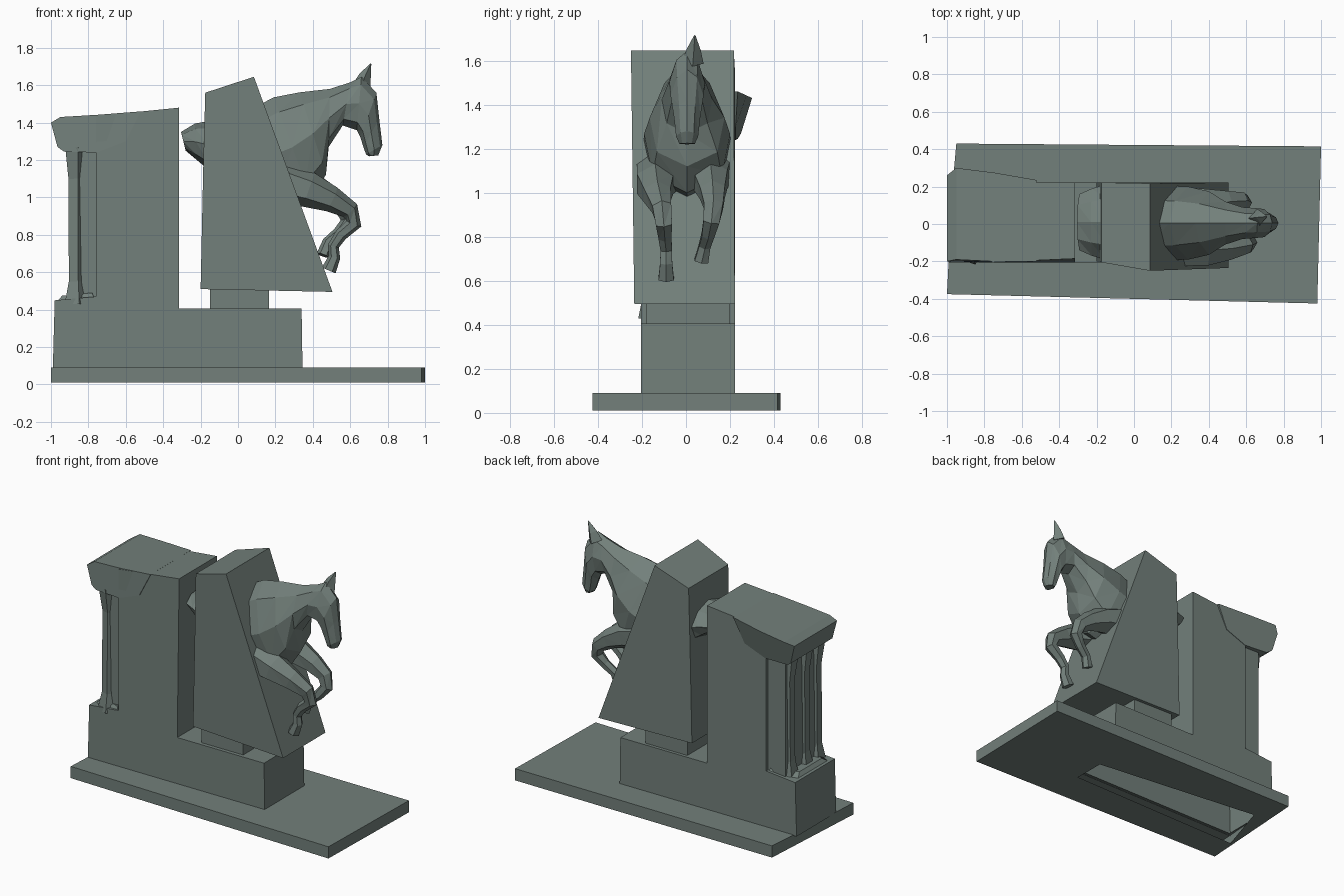
import bpy, bmesh, math
from mathutils import Vector

if "Cube" in bpy.data.objects:
    bpy.data.objects.remove(bpy.data.objects["Cube"])

stone = bpy.data.materials.new("grey_green_stone")
stone.diffuse_color = (0.17, 0.215, 0.197, 1)
stone.use_nodes = True
stone.node_tree.nodes["Principled BSDF"].inputs["Base Color"].default_value = stone.diffuse_color


def build(name, verts, faces):
    me = bpy.data.meshes.new(name)
    bm = bmesh.new()
    vs = [bm.verts.new(v) for v in verts]
    for f in faces:
        bm.faces.new([vs[i] for i in f])
    bmesh.ops.recalc_face_normals(bm, faces=bm.faces)
    bm.to_mesh(me)
    bm.free()
    me.materials.append(stone)
    ob = bpy.data.objects.new(name, me)
    bpy.context.collection.objects.link(ob)
    return ob


def slab(name, pts, open_edge=None):
    """Profile of (x, z, y_front, y_back) spanned from front to back."""
    n = len(pts)
    verts = [(x, a, z) for x, z, a, b in pts] + [(x, b, z) for x, z, a, b in pts]
    faces = [list(range(n)), list(range(n, 2 * n))]
    for i in range(n):
        if i != open_edge:
            j = (i + 1) % n
            faces.append([i, j, n + j, n + i])
    return build(name, verts, faces)


def loft(name, rings):
    n = len(rings[0])
    verts = [v for r in rings for v in r]
    faces = [list(range(n)), list(range(len(verts) - n, len(verts)))]
    for k in range(len(rings) - 1):
        for i in range(n):
            j = (i + 1) % n
            a, b, c, d = k * n + i, k * n + j, (k + 1) * n + j, (k + 1) * n + i
            faces += [[a, b, c], [a, c, d]]      # faceted, triangulated skin
    return build(name, verts, faces)


def oval(top, bottom, hw, y=0.0, n=8):
    """Ring between a top and a bottom (x, z) point, fuller below the middle."""
    out = []
    for i in range(n):
        a = 2 * math.pi * i / n
        t = 0.5 - 0.5 * math.cos(a)
        w = hw * math.sin(a) * (0.8 + 0.4 * t)
        out.append((top[0] + (bottom[0] - top[0]) * t, y + w,
                    top[1] + (bottom[1] - top[1]) * t))
    return out


def tube(name, path, sides=6):
    """Limb through (x, y, z, radius) points."""
    p = [Vector(q[:3]) for q in path]
    rings = []
    for k, q in enumerate(path):
        d = (p[min(k + 1, len(p) - 1)] - p[max(k - 1, 0)]).normalized()
        v = Vector((0, 1, 0))
        v = (v - d * v.dot(d)).normalized()
        u = v.cross(d)
        rings.append([p[k] + q[3] * (math.cos(a) * u + math.sin(a) * v)
                      for a in (2 * math.pi * i / sides for i in range(sides))])
    return loft(name, rings)


# base plate with the rough opening underneath
outer = [(-1, -.375), (.98, -.425), (1, .415), (-.95, .43)]
rim_low = [(-.97, -.18), (.34, -.16), (.34, .06), (-.85, .2)]
rim_top = [(-.97, -.19), (.33, -.19), (.33, .21), (-.97, .21)]
pv = [(x, y, z) for loop, z in ((outer, .01), (outer, .09), (rim_low, .012), (rim_top, .09))
      for x, y in loop]
pf = []
for i in range(4):
    j = (i + 1) % 4
    pf += [[i, j, 4 + j, 4 + i], [i, j, 8 + j, 8 + i], [4 + i, 4 + j, 12 + j, 12 + i]]
build("base_plate", pv, pf)

# L-shaped block: low plinth and tall pillar, open below
f, b = -.205, .222
slab("plinth_and_pillar", [
    (-.99, .085, f, b), (.345, .085, f, b), (.34, .405, f, b), (-.315, .405, f, b),
    (-.315, 1.48, f + .02, b), (-.76, 1.435, f, b), (-.76, .47, f, b), (-.98, .45, f, b)],
    open_edge=0)

# overhanging cap at the left of the pillar
slab("pillar_cap", [
    (-1.0, 1.40, -.2, .26), (-.965, 1.27, -.2, .25), (-.93, 1.245, -.2, .235),
    (-.755, 1.24, -.207, .225), (-.6, 1.3, -.207, .225), (-.52, 1.46, -.2, .235),
    (-.75, 1.442, -.2, .275), (-.95, 1.43, -.19, .3)])

# recessed column and its vertical ribs under the cap
slab("recessed_column", [(-.89, .44, -.17, .2), (-.75, .44, -.17, .2),
                         (-.75, 1.27, -.17, .2), (-.89, 1.27, -.17, .2)])
for i, y in enumerate((-.15, -.02, .14)):
    tube("column_rib_%d" % i, [(-.87, y, .43, .07), (-.868, y, .55, .045),
                               (-.87, y + .01, 1.1, .045), (-.875, y, 1.27, .06)], 5)
# broken ledge at the foot of the column
slab("rough_ledge", [(-.97, .44, -.17, .18), (-.94, .475, -.12, .12),
                     (-.78, .49, -.19, .2), (-.76, .44, -.2, .21)])

# small neck between plinth and wedge
slab("wedge_neck", [(-.15, .4, -.18, .2), (.165, .4, -.18, .2),
                    (.165, .51, -.18, .2), (-.15, .51, -.18, .2)])

# tapered wedge
slab("wedge", [(-.2, .51, -.2, .222), (.505, .495, -.235, .222),
               (.085, 1.645, -.25, .217), (-.175, 1.56, -.205, .222),
               (-.185, 1.2, -.2, .222)])

# hindquarters showing in the gap behind the wedge
loft("hindquarters", [
    oval((-.15, 1.41), (-.16, 1.15), .2, .01),
    oval((-.23, 1.395), (-.22, 1.2), .18, .01),
    oval((-.305, 1.35), (-.28, 1.25), .15, .01)])

# horse body, neck and head as one faceted loft
loft("horse_body_and_head", [oval(t, u, w, .005) for t, u, w in (
    ((.05, 1.46), (.24, .96), .2),
    ((.19, 1.535), (.39, 1.0), .195),
    ((.33, 1.562), (.47, 1.12), .17),
    ((.49, 1.58), (.485, 1.27), .115),
    ((.6, 1.615), (.56, 1.385), .085),
    ((.66, 1.645), (.635, 1.36), .08),
    ((.74, 1.56), (.655, 1.32), .075),
    ((.755, 1.42), (.67, 1.27), .06),
    ((.772, 1.28), (.685, 1.23), .05),
    ((.75, 1.225), (.7, 1.22), .035))])

# ear
tube("ear", [(.66, .03, 1.59, .05), (.68, .035, 1.65, .032), (.71, .04, 1.715, .003)], 4)

# bent front legs, thick at the shoulder
tube("near_front_leg", [
    (.24, -.125, 1.08, .115), (.38, -.14, 1.04, .095), (.5, -.13, .99, .07),
    (.6, -.11, .93, .05), (.62, -.1, .86, .042), (.55, -.095, .8, .034),
    (.51, -.09, .74, .03), (.515, -.09, .68, .032), (.485, -.09, .61, .04)])
tube("far_front_leg", [
    (.24, .105, 1.09, .11), (.37, .11, 1.06, .09), (.49, .12, 1.0, .065),
    (.57, .125, .94, .05), (.59, .115, .87, .042), (.54, .1, .81, .033),
    (.48, .085, .76, .03), (.455, .07, .69, .036)])
